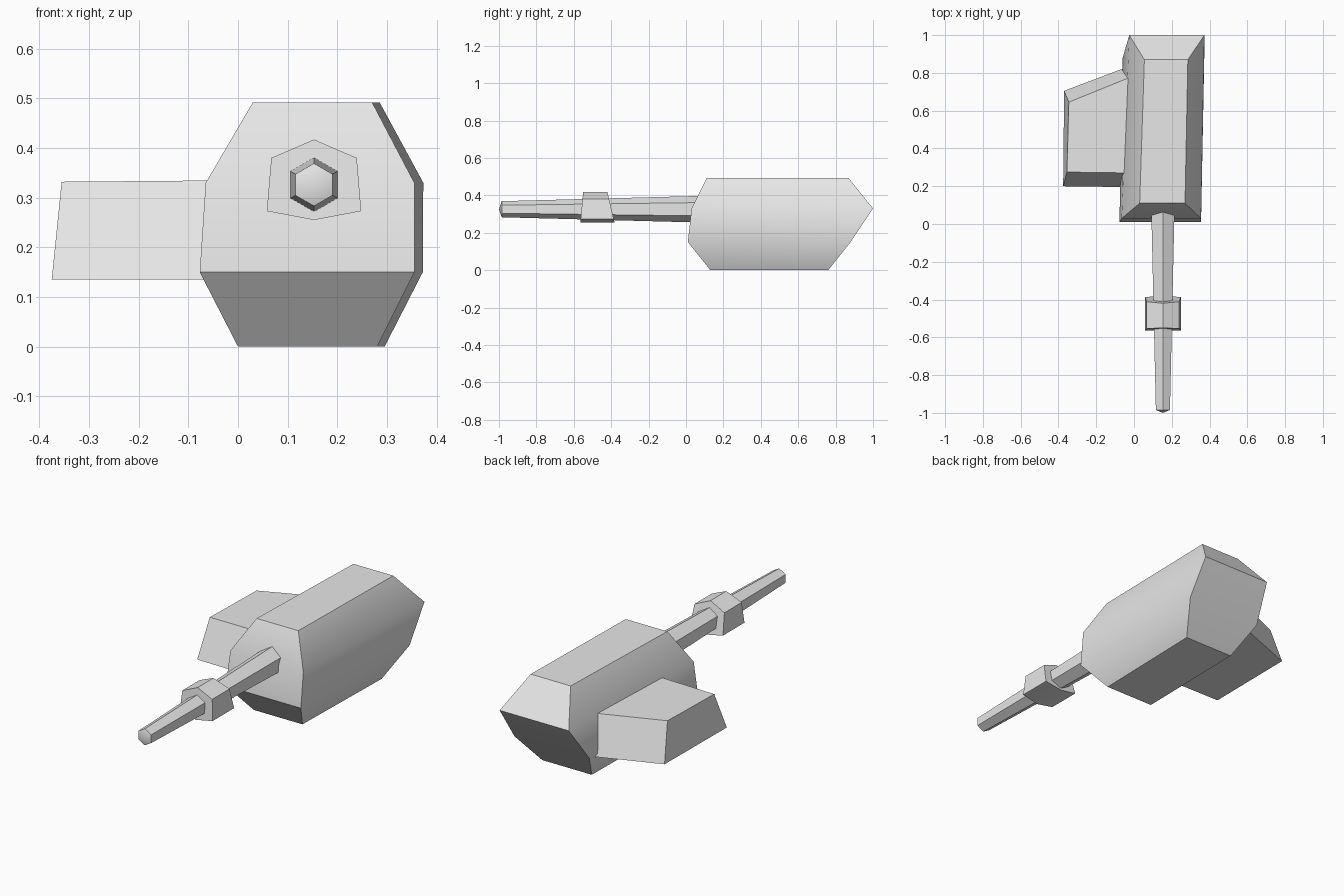
import bpy
import bmesh
from math import sin, cos, pi, radians

cube = bpy.data.objects.get("Cube")
if cube:
    bpy.data.objects.remove(cube, do_unlink=True)

grey = bpy.data.materials.new("plain grey")
grey.use_nodes = True
colour = (0.8, 0.8, 0.8, 1)
grey.diffuse_color = colour
grey.node_tree.nodes["Principled BSDF"].inputs["Base Color"].default_value = colour


def loft(name, rings, tip=None):
    """Skin a list of matching point loops; cap the start, and the end flat or with a tip."""
    bm = bmesh.new()
    loops = [[bm.verts.new(p) for p in ring] for ring in rings]
    n = len(loops[0])
    for a, b in zip(loops, loops[1:]):
        for i in range(n):
            j = (i + 1) % n
            bm.faces.new((a[i], a[j], b[j], b[i]))
    bm.faces.new(loops[0])
    if tip:
        point = bm.verts.new(tip)
        for i in range(n):
            bm.faces.new((loops[-1][i], loops[-1][(i + 1) % n], point))
    else:
        bm.faces.new(loops[-1])
    bmesh.ops.recalc_face_normals(bm, faces=bm.faces)
    mesh = bpy.data.meshes.new(name)
    bm.to_mesh(mesh)
    bm.free()
    mesh.materials.append(grey)
    obj = bpy.data.objects.new(name, mesh)
    bpy.context.collection.objects.link(obj)
    bpy.ops.object.select_all(action="DESELECT")
    obj.select_set(True)
    bpy.context.view_layer.objects.active = obj
    bpy.ops.object.shade_smooth_by_angle(angle=radians(35))
    return obj


def slab(z, front, back):
    """Four-cornered level; front and back are (right x, left x, y)."""
    (a, b, y0), (c, d, y1) = front, back
    return [(a, y0, z), (b, y0, z), (d, y1, z), (c, y1, z)]


# Main housing, from the floor up
loft("housing", [
    slab(0.0, (0.0, 0.28, 0.13), (0.01, 0.295, 0.76)),
    slab(0.15, (-0.077, 0.355, 0.01), (-0.06, 0.372, 0.88)),
    slab(0.33, (-0.065, 0.355, 0.03), (-0.025, 0.373, 1.0)),
    slab(0.492, (0.03, 0.27, 0.11), (0.055, 0.285, 0.87)),
])

# Side pod with a slanted rear, its inner end buried in the housing
loft("side_pod", [
    [(-0.375, 0.2, 0.135), (0.0, 0.195, 0.135), (0.0, 0.845, 0.135), (-0.37, 0.705, 0.135)],
    [(-0.355, 0.275, 0.332), (0.0, 0.27, 0.335), (0.0, 0.785, 0.335), (-0.345, 0.645, 0.332)],
])

# Tapered six-sided barrel with a shallow pointed muzzle
AXIS_X, AXIS_Z = 0.153, 0.326


def hexagon(y, r):
    return [(AXIS_X + r * sin(i * pi / 3), y, AXIS_Z + r * cos(i * pi / 3))
            for i in range(6)]


loft("barrel", [hexagon(0.15, 0.073), hexagon(-0.985, 0.043)], (AXIS_X, -1.0, AXIS_Z))

# Collar around the barrel, longer at the bottom than at the top
outline = [(0, 0.417), (0.086, 0.38), (0.095, 0.273), (0, 0.255), (-0.095, 0.273), (-0.086, 0.38)]


def collar_ring(y_top, y_bottom):
    ring = []
    for x, z in outline:
        t = (0.417 - z) / 0.162
        ring.append((AXIS_X + x, y_top + t * (y_bottom - y_top), z))
    return ring


loft("collar", [collar_ring(-0.55, -0.565), collar_ring(-0.42, -0.382)])
